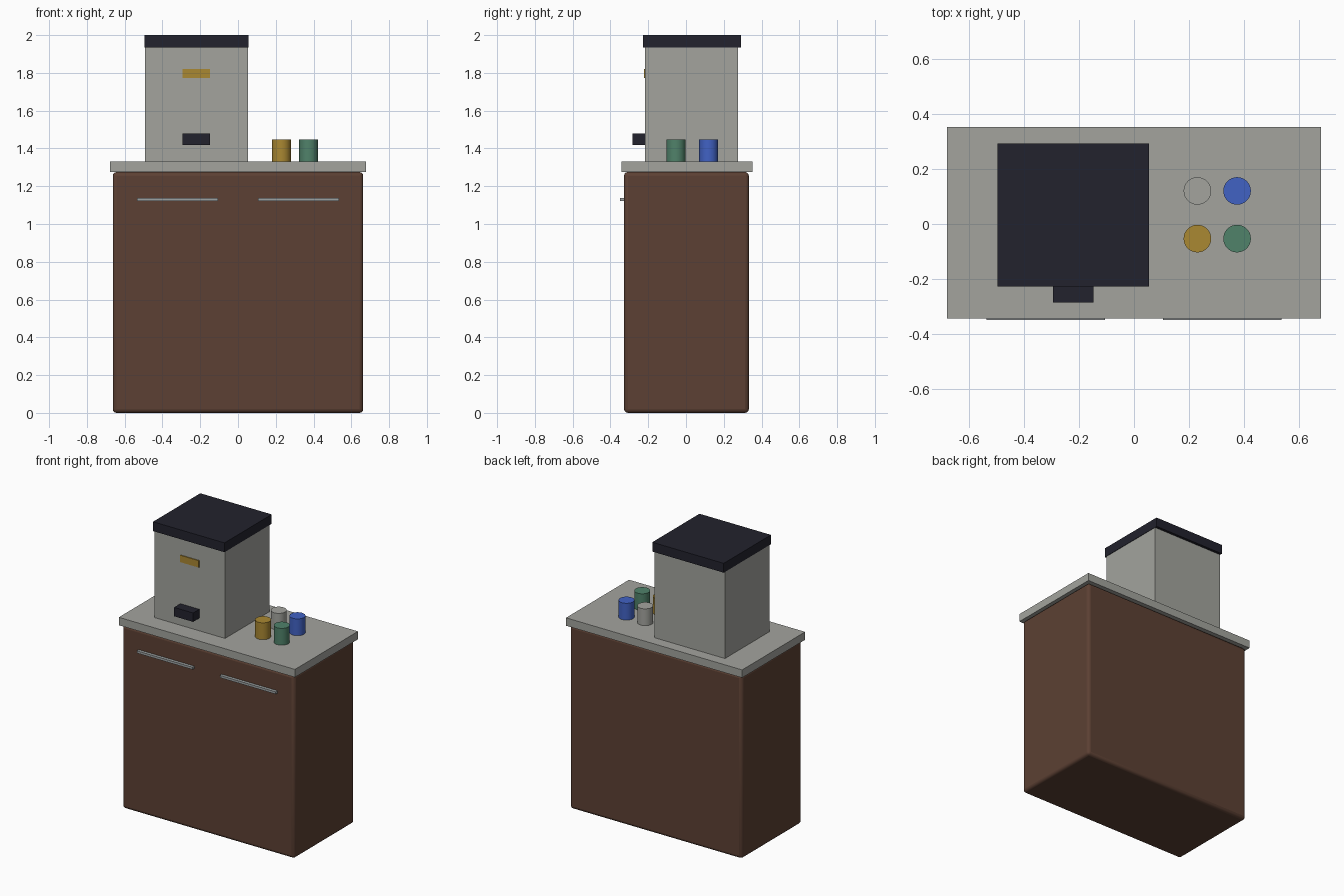
import bpy

if "Cube" in bpy.data.objects:
    bpy.data.objects.remove(bpy.data.objects["Cube"])


def material(name, r, g, b):
    """Flat colour given as 0-255 sRGB, stored as linear."""
    def lin(c):
        c /= 255
        return c / 12.92 if c <= 0.04045 else ((c + 0.055) / 1.055) ** 2.4
    m = bpy.data.materials.new(name)
    m.diffuse_color = (lin(r), lin(g), lin(b), 1)
    m.use_nodes = True
    m.node_tree.nodes["Principled BSDF"].inputs["Base Color"].default_value = m.diffuse_color
    return m


brown = material("dark_wood", 92, 64, 51)
stone = material("light_grey", 163, 164, 158)
metal = material("handle_grey", 158, 163, 164)
black = material("near_black", 34, 34, 45)
ochre = material("ochre", 170, 136, 50)
green = material("green", 80, 130, 106)
blue = material("blue", 65, 98, 196)


def box(name, x, y, z, mat, bevel=0.0):
    """Box from (min, max) extents, with optional rounded edges."""
    ext = (x, y, z)
    bpy.ops.mesh.primitive_cube_add(size=1, location=[(a + b) / 2 for a, b in ext])
    o = bpy.context.object
    o.name = name
    o.scale = [b - a for a, b in ext]
    bpy.ops.object.transform_apply(location=False, rotation=False, scale=True)
    o.data.materials.append(mat)
    if bevel:
        mod = o.modifiers.new("rounded_edges", "BEVEL")
        mod.width = bevel
        mod.segments = 3
        bpy.ops.object.shade_smooth_by_angle(angle=0.6)
    return o


def cup(name, x, y, mat):
    bpy.ops.mesh.primitive_cylinder_add(vertices=32, radius=0.05, depth=0.117,
                                        location=(x, y, 1.3885))
    o = bpy.context.object
    o.name = name
    o.data.materials.append(mat)
    bpy.ops.object.shade_smooth_by_angle(angle=0.6)


# Cabinet and worktop
box("cabinet", (-0.663, 0.663), (-0.328, 0.333), (0, 1.275), brown, 0.02)
box("countertop", (-0.678, 0.678), (-0.342, 0.351), (1.275, 1.33), stone)

# Drawer handles, one on each side
for side, x0, x1 in (("left", -0.535, -0.105), ("right", 0.105, 0.535)):
    box(side + "_handle", (x0, x1), (-0.349, -0.325), (1.122, 1.138), metal)

# Machine on the counter
box("machine_body", (-0.492, 0.052), (-0.216, 0.274), (1.33, 1.936), stone)
box("machine_lid", (-0.495, 0.055), (-0.227, 0.292), (1.935, 2.0), black)
box("spout", (-0.293, -0.147), (-0.284, -0.21), (1.418, 1.48), black)
box("badge_plate", (-0.293, -0.147), (-0.222, -0.214), (1.772, 1.82), ochre)

# Cups in a two by two group
cup("ochre_cup", 0.23, -0.053, ochre)
cup("green_cup", 0.374, -0.053, green)
cup("grey_cup", 0.23, 0.12, stone)
cup("blue_cup", 0.374, 0.12, blue)
